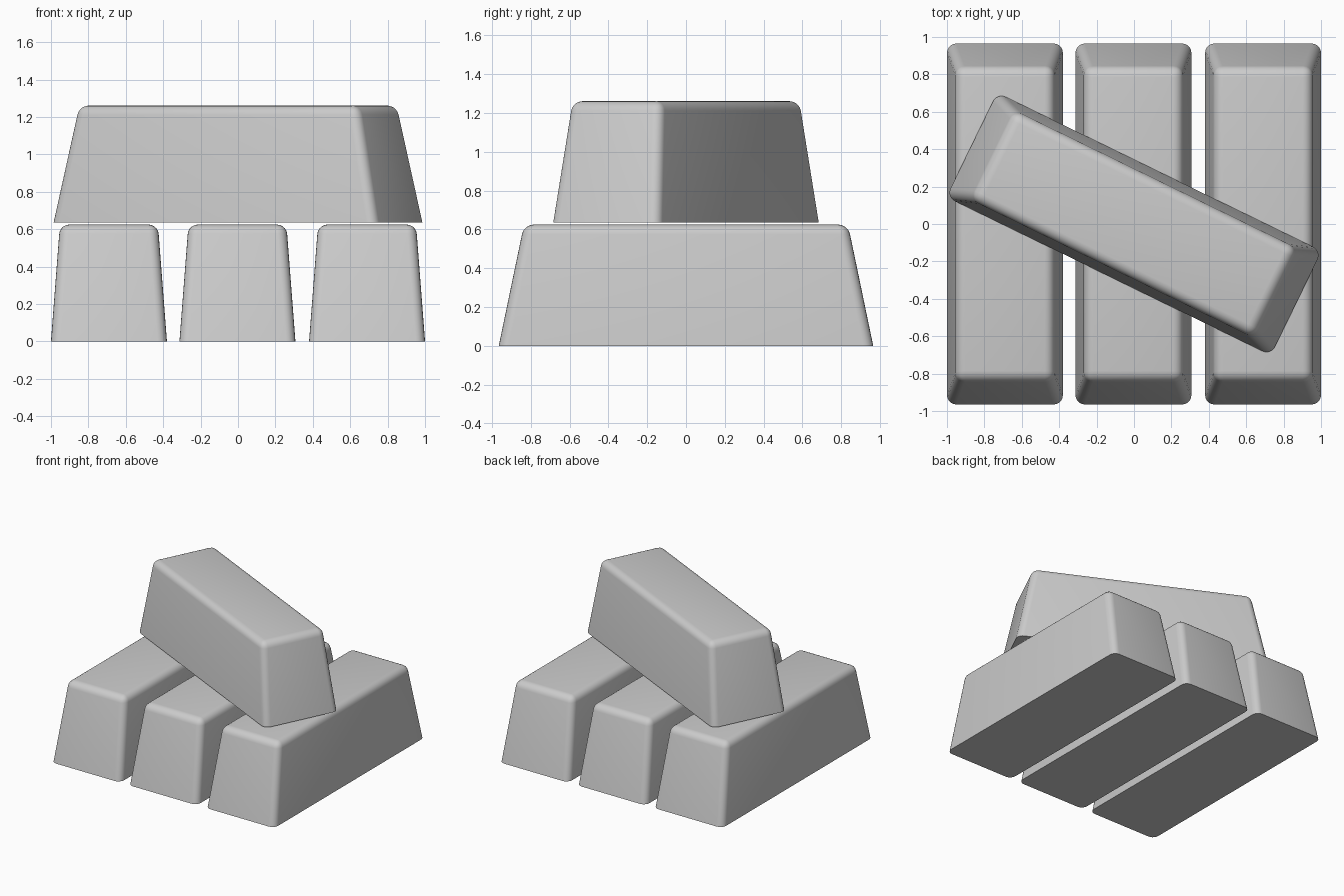
import bpy, bmesh
from math import radians

if "Cube" in bpy.data.objects:
    bpy.data.objects.remove(bpy.data.objects["Cube"])

W, L, H = 0.31, 0.965, 0.625      # half width, half length, height
TOP_W, TOP_L = 0.262, 0.835       # half size of the tapered top
RADIUS = 0.05


def make_bar(name, location, angle=0):
    # Tapered block with rounded corners and top rim, sharp flat base
    bm = bmesh.new()
    bmesh.ops.create_cube(bm, size=2)
    for v in bm.verts:
        top = v.co.z > 0
        v.co.x *= TOP_W if top else W
        v.co.y *= TOP_L if top else L
        v.co.z = H if top else 0
    rounded = [e for e in bm.edges if any(v.co.z > 0 for v in e.verts)]
    bmesh.ops.bevel(bm, geom=rounded, offset=RADIUS, offset_type='OFFSET',
                    segments=5, profile=0.5, affect='EDGES')
    # Keep the base flat on the floor
    for v in bm.verts:
        if v.co.z < 0.03:
            v.co.z = 0
    bmesh.ops.recalc_face_normals(bm, faces=bm.faces[:])
    mesh = bpy.data.meshes.new(name)
    bm.to_mesh(mesh)
    bm.free()
    bar = bpy.data.objects.new(name, mesh)
    bpy.context.collection.objects.link(bar)
    bar.location = location
    bar.rotation_euler.z = angle
    bpy.ops.object.select_all(action='DESELECT')
    bar.select_set(True)
    bpy.context.view_layer.objects.active = bar
    bpy.ops.object.shade_smooth_by_angle(angle=radians(35))


# Row of three bars
for side, x in (("left", -0.69), ("middle", -0.003), ("right", 0.69)):
    make_bar(side + "_bar", (x, 0, 0))

# Bar laid diagonally across the row
make_bar("top_bar", (0, 0, 0.636), radians(64))
